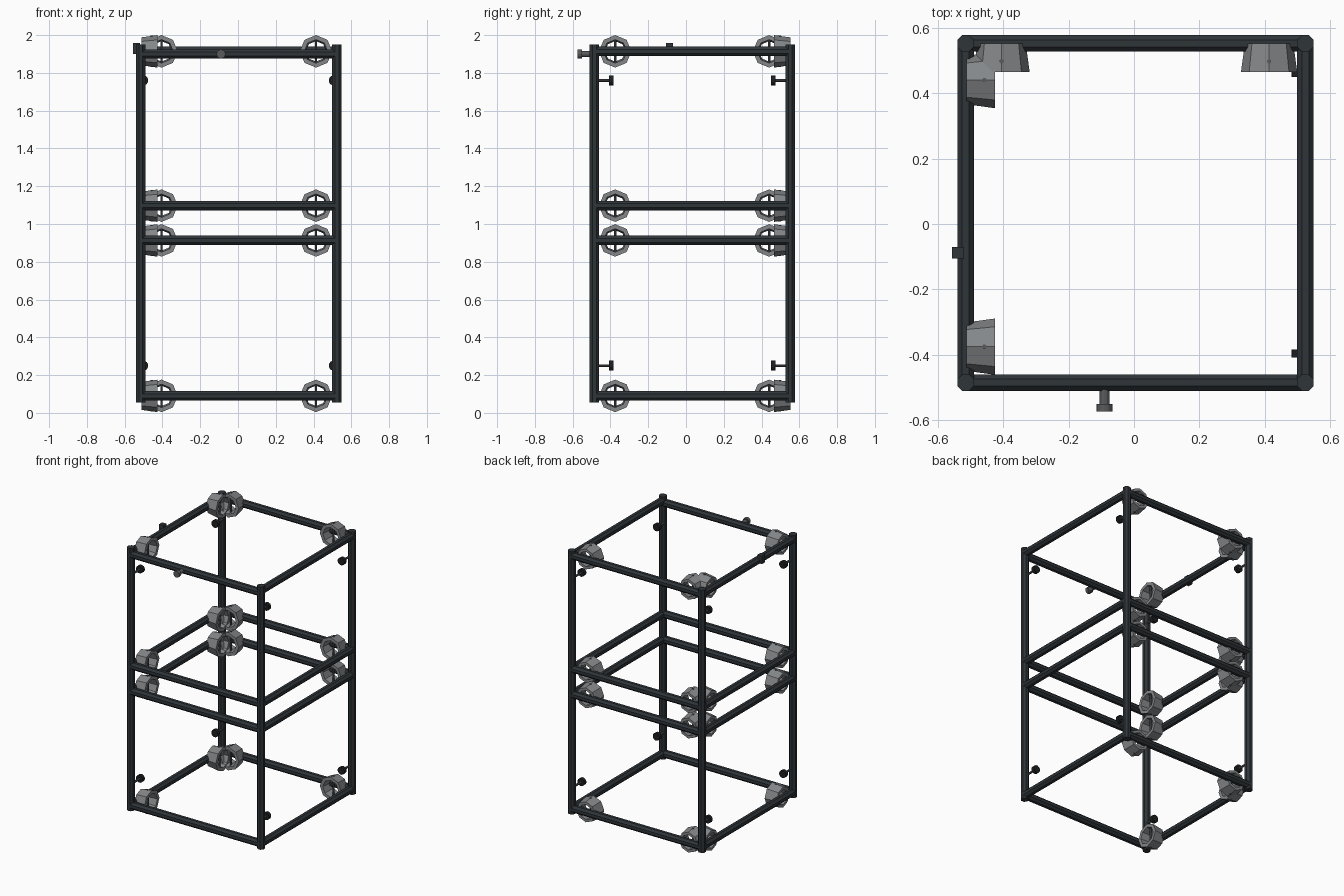
import bpy, bmesh
from math import pi, cos, sin
from mathutils import Vector

if "Cube" in bpy.data.objects:
    bpy.data.objects.remove(bpy.data.objects["Cube"])


def material(name, rgb):
    m = bpy.data.materials.new(name)
    m.use_nodes = True
    m.diffuse_color = (*rgb, 1)
    m.node_tree.nodes["Principled BSDF"].inputs["Base Color"].default_value = (*rgb, 1)
    return m


FRAME = material("dark slate", (0.028, 0.035, 0.040))
CLAMP = material("mid grey", (0.23, 0.24, 0.25))
KNOB = material("near black", (0.012, 0.013, 0.015))
STEEL = material("dull steel", (0.10, 0.105, 0.11))


def lathe(name, start, direction, profile, mat, sides=8, turn=0.0, closed=False):
    """Sweep (distance, radius) pairs round an axis with flat facets."""
    axis = Vector(direction).normalized()
    u = Vector((0, 0, 1)) if abs(axis.z) < 0.5 else Vector((1, 0, 0))
    v = axis.cross(u)
    bm = bmesh.new()
    rings = []
    for d, r in profile:
        angles = [2 * pi * (i + turn) / sides for i in range(sides)]
        rings.append([bm.verts.new(Vector(start) + axis * d + (u * cos(a) + v * sin(a)) * r)
                      for a in angles])
    pairs = list(zip(rings, rings[1:]))
    if closed:
        pairs.append((rings[-1], rings[0]))
    else:
        bm.faces.new(rings[0])
        bm.faces.new(rings[-1])
    for a, b in pairs:
        for i in range(sides):
            j = (i + 1) % sides
            bm.faces.new((a[i], a[j], b[j], b[i]))
    bmesh.ops.recalc_face_normals(bm, faces=bm.faces)
    mesh = bpy.data.meshes.new(name)
    bm.to_mesh(mesh)
    bm.free()
    mesh.materials.append(mat)
    ob = bpy.data.objects.new(name, mesh)
    bpy.context.collection.objects.link(ob)
    return ob


def bar(name, a, b, radius=0.0272, mat=FRAME, sides=8, turn=0.5):
    span = Vector(b) - Vector(a)
    return lathe(name, a, span, [(0, radius), (span.length, radius)], mat, sides, turn)


LEFT, RIGHT, FRONT, BACK = -0.515, 0.524, -0.485, 0.552
LEVELS = [0.09, 0.913, 1.097, 1.914]

# Corner posts, each with two knobs on stems pointing inwards
for px in (LEFT, RIGHT):
    for py in (FRONT, BACK):
        bar("corner_post", (px, py, 0.055), (px, py, 1.95))
        s = 1 if py == FRONT else -1
        kx = px + (0.013 if px < 0 else -0.017)
        for z in (0.25, 1.76):
            bar("knob_stem", (kx, py, z), (kx, py + s * 0.08, z), 0.008, STEEL)
            bar("knob_head", (kx, py + s * 0.077, z), (kx, py + s * 0.102, z), 0.027, KNOB, 12)

# Horizontal rails on four levels; the top front rail sits slightly lower
for z in LEVELS:
    zf = 1.9 if z > 1.5 else z
    bar("front_rail", (LEFT, FRONT, zf), (RIGHT, FRONT, zf))
    bar("back_rail", (LEFT, BACK, z), (RIGHT, BACK, z))
    bar("side_rail", (LEFT, FRONT, z), (LEFT, BACK, z))
    bar("side_rail", (RIGHT, FRONT, z), (RIGHT, BACK, z))

# Flared octagonal rings with an upright pin, on the back and one side
RING = [(0, 0.074), (0.087, 0.086), (0.087, 0.062), (0, 0.054)]
spots = [((x, BACK, 0), (0, -1, 0)) for x in (-0.405, 0.413)]
spots += [((LEFT + 0.003, y, 0), (1, 0, 0)) for y in (-0.375, 0.44)]
for z in LEVELS:
    for place, way in spots:
        base = Vector(place) + Vector((0, 0, z))
        lathe("octagonal_ring", base, way, RING, CLAMP, closed=True)
        mid = base + Vector(way) * 0.055
        rise = Vector((0, 0, 0.083))
        bar("ring_pin", mid - rise, mid + rise, 0.007, STEEL)

# Bolt on the top front rail
bolt = (-0.09, FRONT - 0.02, 1.9)
lathe("front_bolt", bolt, (0, -1, 0),
      [(0, 0.015), (0.046, 0.015), (0.046, 0.024), (0.069, 0.024)], STEEL, 12)

# Small stop block on the top side rail
bar("stop_block", (-0.538, -0.088, 1.90), (-0.538, -0.088, 1.958), 0.0255, FRAME, 4)
